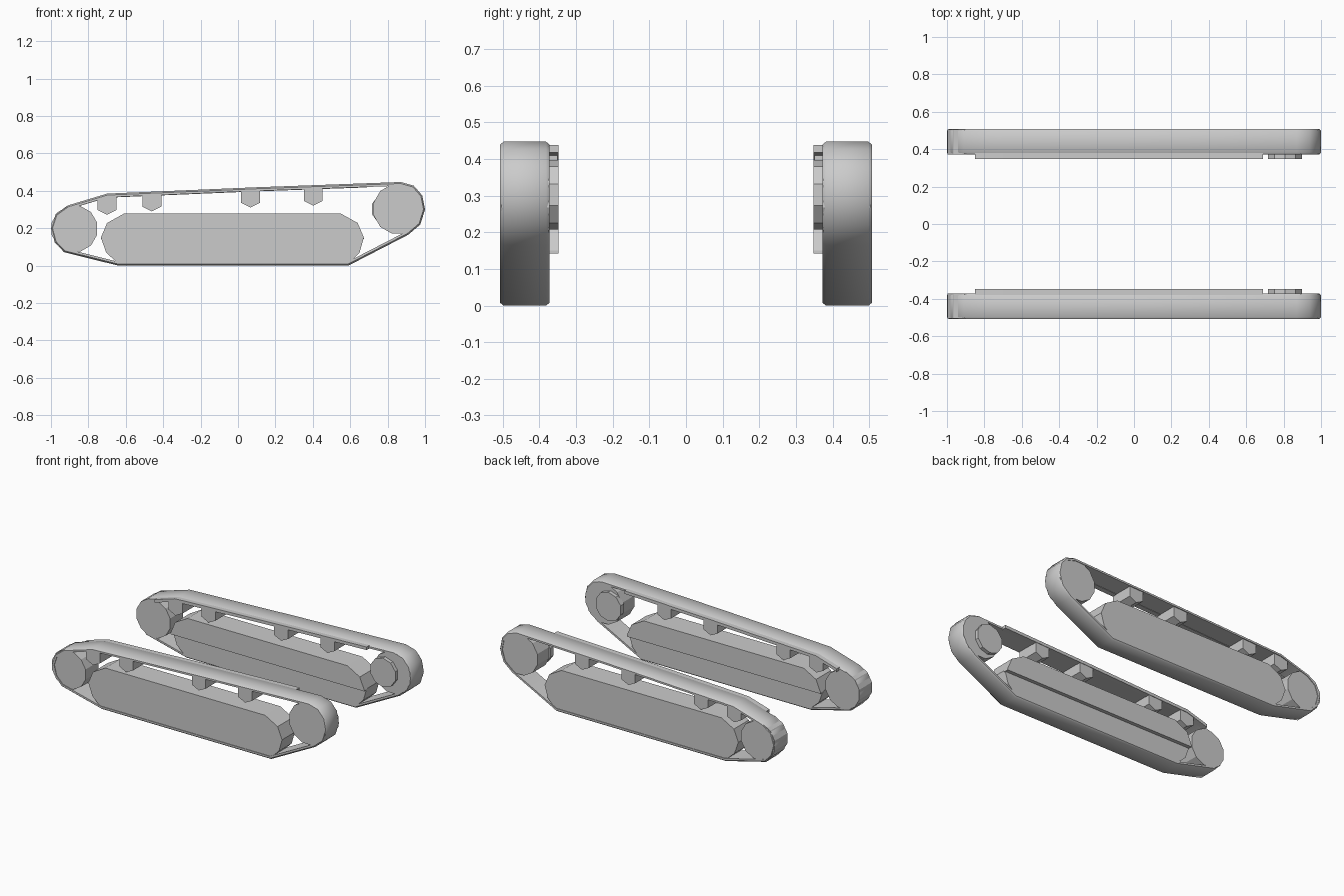
import bpy, bmesh, math
from mathutils import Vector

if "Cube" in bpy.data.objects:
    bpy.data.objects.remove(bpy.data.objects["Cube"])


def inset(profile, d):
    """Offset a counter-clockwise convex outline inwards by d."""
    pts = [Vector(p) for p in profile]
    out = []
    for i, p in enumerate(pts):
        a = (p - pts[i - 1]).normalized()
        b = (pts[(i + 1) % len(pts)] - p).normalized()
        na, nb = Vector((-a.y, a.x)), Vector((-b.y, b.x))
        out.append(p + (na + nb) * d / (1 + na.dot(nb)))
    return out


def loft(name, rings, closed=False, smooth=False):
    """Bridge (xz outline, y) rings; cap the ends unless the loop closes."""
    bm = bmesh.new()
    loops = [[bm.verts.new((p[0], y, p[1])) for p in prof] for prof, y in rings]
    n = len(loops[0])
    pairs = list(zip(loops, loops[1:]))
    if closed:
        pairs.append((loops[-1], loops[0]))
    else:
        bm.faces.new(loops[0])
        bm.faces.new(loops[-1])
    for a, b in pairs:
        for i in range(n):
            j = (i + 1) % n
            bm.faces.new((a[i], a[j], b[j], b[i]))
    bmesh.ops.recalc_face_normals(bm, faces=bm.faces)
    me = bpy.data.meshes.new(name)
    bm.to_mesh(me)
    bm.free()
    ob = bpy.data.objects.new(name, me)
    bpy.context.collection.objects.link(ob)
    # every part repeats on the opposite track
    m = ob.modifiers.new("Mirror", 'MIRROR')
    m.use_axis = (False, True, False)
    if smooth:
        bpy.ops.object.select_all(action='DESELECT')
        ob.select_set(True)
        bpy.context.view_layer.objects.active = ob
        bpy.ops.object.shade_smooth_by_angle(angle=math.radians(40))
    return ob


def prism(name, profile, y0, y1):
    return loft(name, [(profile, y0), (profile, y1)])


def ngon(cx, cz, r, n, turn=0.5):
    return [(cx + r * math.cos(2 * math.pi * (i + turn) / n),
             cz + r * math.sin(2 * math.pi * (i + turn) / n)) for i in range(n)]


INNER, EDGE, OUTER = 0.348, 0.372, 0.508

# Track belt: closed band with softened outer edges
belt = [(-0.64, 0.0), (0.59, 0.0), (0.91, 0.165), (0.975, 0.22), (1.0, 0.30),
        (0.985, 0.375), (0.94, 0.427), (0.87, 0.447), (0.10, 0.419),
        (-0.70, 0.385), (-0.91, 0.322), (-0.975, 0.275), (-1.0, 0.20),
        (-0.98, 0.125), (-0.93, 0.072)]
section = [(0.02, EDGE), (0.008, EDGE), (0.0, EDGE + 0.01),
           (0.0, OUTER - 0.01), (0.008, OUTER), (0.02, OUTER)]
loft("track_belt", [(inset(belt, d), y) for d, y in section], True, True)

# Inner guide strip beside the upper run
top = [(-0.85, 0.338), (-0.70, 0.383), (0.10, 0.417), (0.69, 0.438)]
strip = top + [(x, z - 0.02) for x, z in reversed(top)]
prism("upper_guide_strip", strip, INNER, EDGE + 0.01)

# Road wheel block with a wider upper half
block = [(-0.64, 0.01), (0.59, 0.01), (0.65, 0.07), (0.673, 0.15), (0.64, 0.228),
         (0.55, 0.278), (-0.61, 0.278), (-0.70, 0.228), (-0.733, 0.15), (-0.705, 0.07)]
prism("road_wheel_block", block, EDGE, OUTER - 0.004)
upper = [(-0.733, 0.142), (0.673, 0.142), (0.673, 0.15)] + block[4:9]
prism("road_wheel_block_upper", upper, INNER, EDGE + 0.01)

# End wheels and inner drive hub
prism("idler_wheel", ngon(-0.875, 0.197, 0.126, 12), EDGE, OUTER - 0.004)
prism("drive_wheel", ngon(0.857, 0.303, 0.136, 12), EDGE, OUTER - 0.004)
prism("drive_hub", ngon(0.808, 0.302, 0.095, 10), INNER, EDGE + 0.01)

# Return rollers hanging from the upper run
for i, (x, z) in enumerate([(-0.70, 0.272), (-0.46, 0.29), (0.067, 0.311), (0.403, 0.321)]):
    roller = [(x, z), (x + 0.05, z + 0.025), (x + 0.05, z + 0.097),
              (x - 0.05, z + 0.092), (x - 0.05, z + 0.025)]
    prism("return_roller_%d" % (i + 1), roller, INNER + 0.003, OUTER - 0.006)
